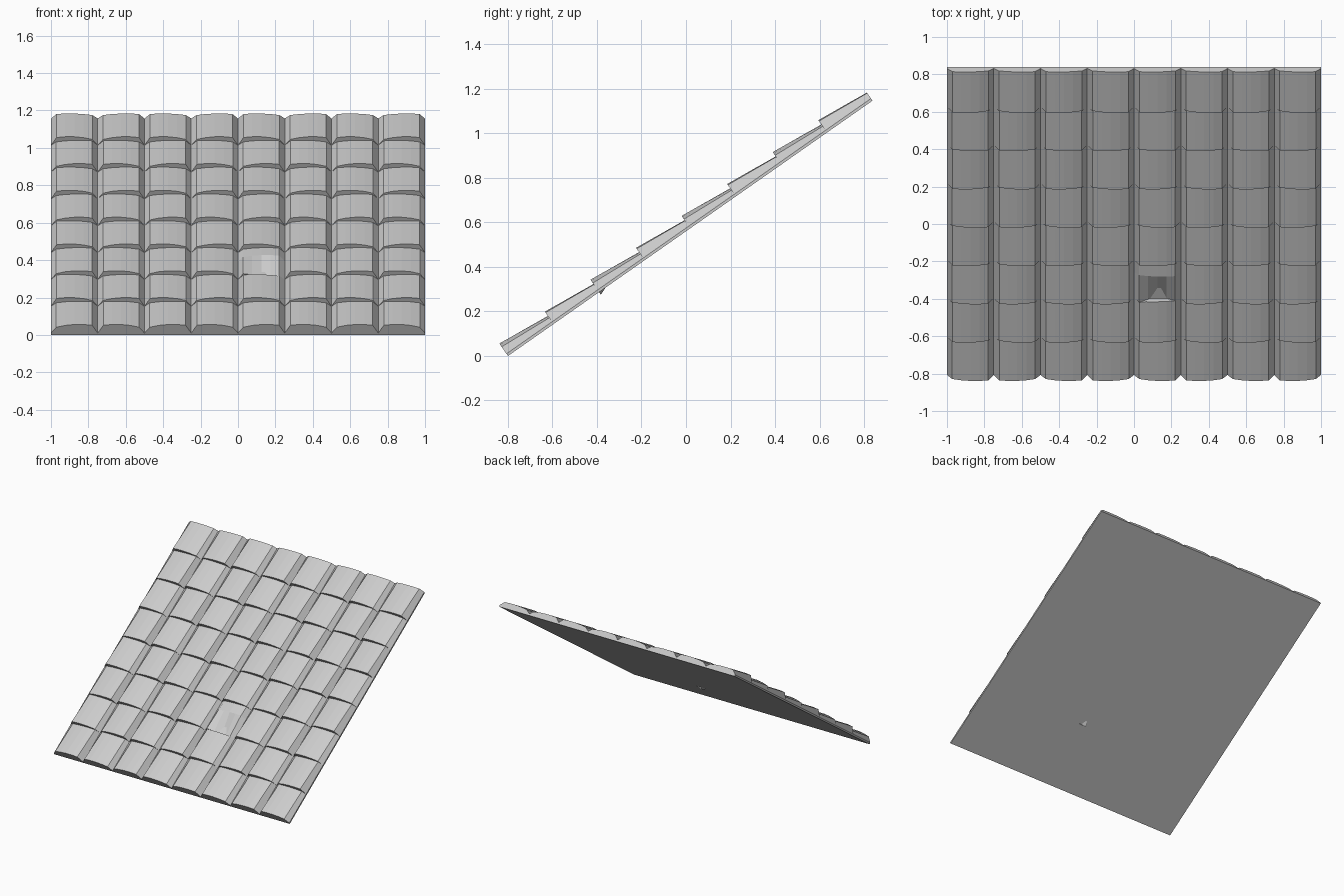
import bpy, bmesh, math
from mathutils import Matrix

if "Cube" in bpy.data.objects:
    bpy.data.objects.remove(bpy.data.objects["Cube"])

PITCH = math.atan2(1.147, 1.638)
N, SIZE, BASE = 8, 0.25, 0.012
ORIGIN = Matrix.Translation((0, -0.80, 0)) @ Matrix.Rotation(PITCH, 4, 'X')

# tile cross-section, high on its left side: (across, height)
PROFILE = [(0, BASE), (0.03, 0.063), (0.075, 0.068), (0.125, 0.068),
           (0.175, 0.062), (0.222, 0.050), (0.25, BASE)]


def finish(name, bm):
    bmesh.ops.recalc_face_normals(bm, faces=bm.faces)
    me = bpy.data.meshes.new(name)
    bm.to_mesh(me)
    bm.free()
    ob = bpy.data.objects.new(name, me)
    ob.matrix_world = ORIGIN
    bpy.context.collection.objects.link(ob)
    return ob


def add_tile(bm, col, row, broken=False):
    prof = PROFILE
    if (col + row) % 2 == 0:
        prof = [(SIZE - u, h) for u, h in reversed(PROFILE)]
    rings = []
    for s in ((0, 0.68, 1) if broken else (0, 1)):
        ring = []
        for i, (u, h) in enumerate(prof):
            z = BASE + (h - BASE) * (1 - 0.42 * s)
            if broken and s == 0:
                # front lip pushed in, its middle poking out below
                z = (BASE, 0.050, 0.02, -0.014, 0.012, 0.035, BASE)[i]
            ring.append(bm.verts.new((-1 + col * SIZE + u, (row + s) * SIZE, z)))
        rings.append(ring)
    for a, b in zip(rings, rings[1:]):
        for i in range(len(a) - 1):
            bm.faces.new((a[i], a[i + 1], b[i + 1], b[i]))
    bm.faces.new(rings[0])
    bm.faces.new(rings[-1])
    bm.faces.new([r[0] for r in rings] + [r[-1] for r in reversed(rings)])


# backing board
bm = bmesh.new()
bmesh.ops.create_cube(bm, size=1, matrix=Matrix.Translation((0, 1, BASE / 2))
                      @ Matrix.Diagonal((2, 2, BASE, 1)))
finish("roof_board", bm)

# overlapping tile courses, one tile damaged
for row in range(N):
    bm = bmesh.new()
    for col in range(N):
        add_tile(bm, col, row, broken=(row == 2 and col == 4))
    finish(f"tile_course_{row + 1}", bm)
